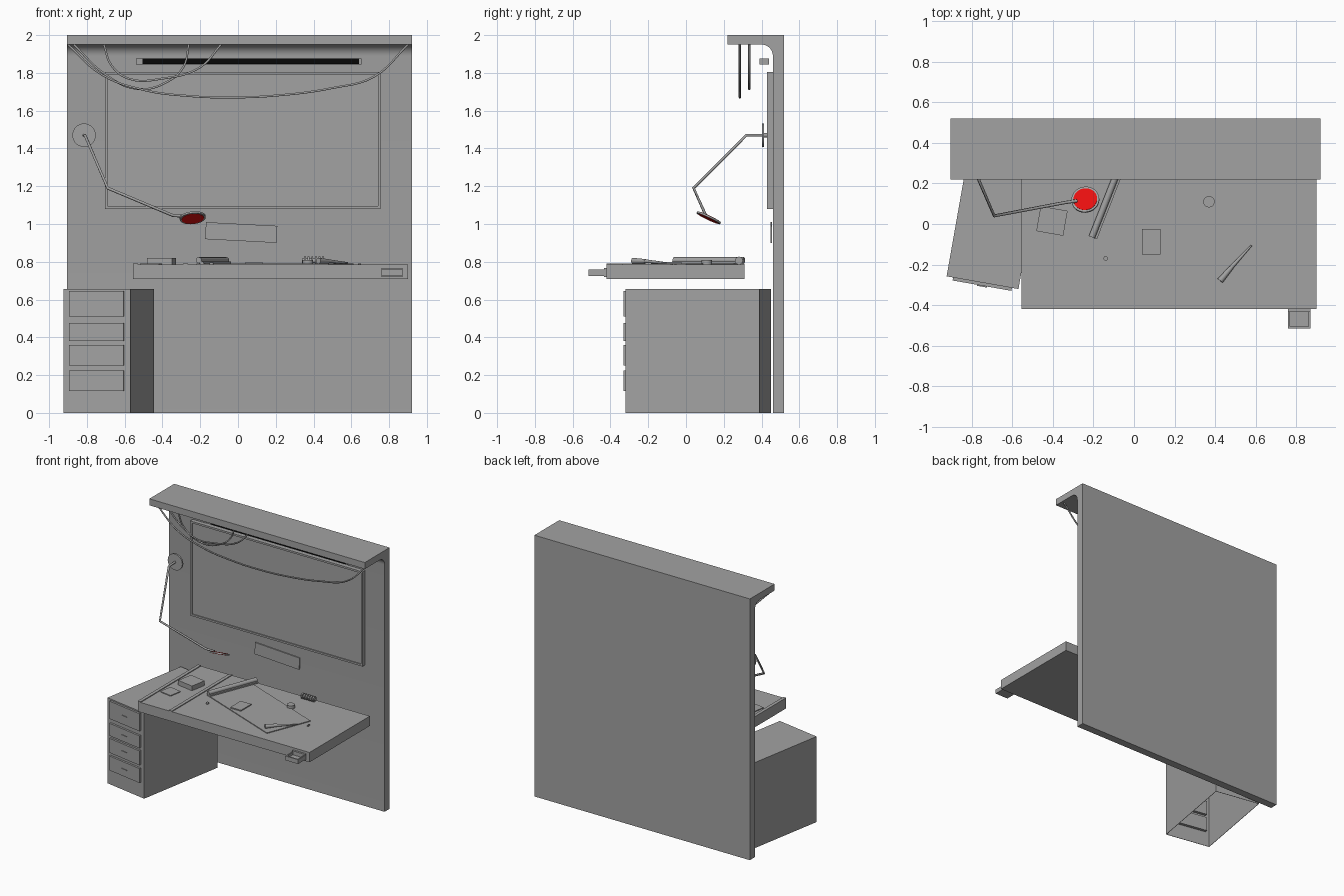
import bpy, bmesh, math
from mathutils import Vector, Matrix, Euler

if "Cube" in bpy.data.objects:
    bpy.data.objects.remove(bpy.data.objects["Cube"], do_unlink=True)


def material(name, rgb):
    m = bpy.data.materials.new(name)
    m.use_nodes = True
    m.diffuse_color = (*rgb, 1)
    m.node_tree.nodes["Principled BSDF"].inputs["Base Color"].default_value = (*rgb, 1)
    return m


GREY = material("grey", (0.36, 0.36, 0.36))
RED = material("red", (0.8, 0.005, 0.005))
BLACK = material("black", (0.002, 0.002, 0.002))


def finish(name, bm, mat, smooth=False):
    bmesh.ops.recalc_face_normals(bm, faces=bm.faces[:])
    me = bpy.data.meshes.new(name)
    bm.to_mesh(me)
    bm.free()
    ob = bpy.data.objects.new(name, me)
    bpy.context.collection.objects.link(ob)
    me.materials.append(mat)
    if smooth:
        bpy.ops.object.select_all(action='DESELECT')
        ob.select_set(True)
        bpy.context.view_layer.objects.active = ob
        bpy.ops.object.shade_smooth_by_angle(angle=math.radians(35))
    return ob


def block(name, centre, size, mat=GREY, turn=(0, 0, 0)):
    bm = bmesh.new()
    rot = Euler([math.radians(a) for a in turn])
    bmesh.ops.create_cube(bm, size=1, matrix=Matrix.LocRotScale(Vector(centre), rot, Vector(size)))
    return finish(name, bm, mat)


def box(name, x, y, z, mat=GREY):
    spans = (x, y, z)
    return block(name, [(a + b) / 2 for a, b in spans], [b - a for a, b in spans], mat)


def rod(name, a, b, r1, r2=None, mat=GREY, sides=24):
    a, b = Vector(a), Vector(b)
    bm = bmesh.new()
    turn = (b - a).to_track_quat('Z', 'Y').to_matrix().to_4x4()
    bmesh.ops.create_cone(bm, cap_ends=True, segments=sides, radius1=r1,
                          radius2=r1 if r2 is None else r2, depth=(b - a).length,
                          matrix=Matrix.Translation((a + b) / 2) @ turn)
    return finish(name, bm, mat, True)


def tube(name, pts, r, smooth=True):
    cu = bpy.data.curves.new(name, 'CURVE')
    cu.dimensions = '3D'
    cu.bevel_depth, cu.bevel_resolution, cu.resolution_u = r, 1, 6
    cu.use_fill_caps = True
    sp = cu.splines.new('BEZIER' if smooth else 'POLY')
    if smooth:
        sp.bezier_points.add(len(pts) - 1)
        for p, co in zip(sp.bezier_points, pts):
            p.co = co
            p.handle_left_type = p.handle_right_type = 'AUTO'
    else:
        sp.points.add(len(pts) - 1)
        for p, co in zip(sp.points, pts):
            p.co = (*co, 1)
    cu.materials.append(GREY)
    ob = bpy.data.objects.new(name, cu)
    bpy.context.collection.objects.link(ob)
    return ob


def frame(name, x, z, y, t):
    # four bars around a rectangle in the wall plane
    box(name + "_bottom", x, y, (z[0], z[0] + t))
    box(name + "_top", x, y, (z[1] - t, z[1]))
    inner = (z[0] + t, z[1] - t)
    box(name + "_right", (x[0], x[0] + t), y, inner)
    box(name + "_left", (x[1] - t, x[1]), y, inner)


# Back wall with curved canopy, one extruded profile
profile = [(0.46, 0), (0.52, 0), (0.52, 2), (0.22, 2), (0.22, 1.95)]
for i in range(9):
    a = math.radians(90 - i * 11.25)
    profile.append((0.40 + 0.06 * math.cos(a), 1.89 + 0.06 * math.sin(a)))
bm = bmesh.new()
face = bm.faces.new([bm.verts.new((-0.905, y, z)) for y, z in profile])
ext = bmesh.ops.extrude_face_region(bm, geom=[face])
bmesh.ops.translate(bm, vec=(1.825, 0, 0),
                    verts=[v for v in ext["geom"] if isinstance(v, bmesh.types.BMVert)])
finish("back_wall", bm, GREY, True)

# Pin board
box("board_panel", (-0.69, 0.745), (0.436, 0.46), (1.09, 1.795))
frame("board_frame", (-0.705, 0.755), (1.08, 1.805), (0.428, 0.46), 0.014)

# Strip light
box("light_housing", (-0.54, 0.655), (0.412, 0.44), (1.845, 1.877))
box("light_strip", (-0.505, 0.64), (0.39, 0.412), (1.846, 1.876), BLACK)
box("light_cap_right", (-0.54, -0.505), (0.39, 0.412), (1.845, 1.877))
box("light_cap_left", (0.64, 0.655), (0.39, 0.412), (1.845, 1.877))

# Hanging cables, as x and z pairs at a fixed depth
cables = {
    "long_cable": (0.285, [(-0.9, 1.95), (-0.72, 1.79), (-0.5, 1.71), (-0.25, 1.677), (-0.05, 1.67),
                           (0.2, 1.68), (0.5, 1.72), (0.72, 1.78), (0.9, 1.95)]),
    "middle_cable": (0.335, [(-0.87, 1.95), (-0.7, 1.79), (-0.53, 1.715), (-0.38, 1.75), (-0.29, 1.83),
                             (-0.26, 1.95)]),
    "short_cable": (0.285, [(-0.71, 1.95), (-0.67, 1.84), (-0.58, 1.77), (-0.4, 1.77), (-0.2, 1.83),
                            (-0.09, 1.95)]),
}
for name, (y, pts) in cables.items():
    tube(name, [(x, y, z) for x, z in pts], 0.006)

# Wall lamp
rod("lamp_wall_plate", (-0.815, 0.402, 1.47), (-0.815, 0.414, 1.47), 0.062, sides=32)
rod("lamp_mount", (-0.815, 0.414, 1.47), (-0.815, 0.46, 1.47), 0.012)
tube("lamp_arm", [(-0.815, 0.405, 1.47), (-0.81, 0.32, 1.47), (-0.69, 0.04, 1.19),
                  (-0.345, 0.105, 1.045), (-0.28, 0.115, 1.04)], 0.008, False)
head = Vector((-0.24, 0.12, 1.033))
axis = Euler((math.radians(-25), math.radians(-6), 0)).to_matrix() @ Vector((0, 0, 1))
rod("lamp_head_rim", head - axis * 0.005, head + axis * 0.005, 0.069, sides=32)
rod("lamp_glow", head - axis * 0.007, head + axis * 0.007, 0.059, mat=RED, sides=32)

# Note plate on the wall
block("wall_note", (0.017, 0.452, 0.955), (0.378, 0.008, 0.09), turn=(0, 3, 0))

# Desk with edge strips
box("desk_top", (-0.555, 0.90), (-0.42, 0.31), (0.71, 0.785))
for name, x in (("desk_edge_strip", -0.5425), ("desk_rail", -0.2775)):
    box(name, (x - 0.0125, x + 0.0125), (-0.42, 0.31), (0.785, 0.791))

# Pull-out tray at the front edge
box("tray_base", (0.76, 0.87), (-0.515, -0.42), (0.725, 0.738))
for x in (0.765, 0.865):
    box("tray_side", (x - 0.005, x + 0.005), (-0.515, -0.42), (0.738, 0.758))
for y in (-0.51, -0.425):
    box("tray_end", (0.77, 0.86), (y - 0.005, y + 0.005), (0.738, 0.758))
box("tray_mount", (0.76, 0.87), (-0.435, -0.42), (0.72, 0.768))

# Drawing sheet and its straight edge
TILT = -21.5
spin = Matrix.Rotation(math.radians(TILT), 3, 'Z')
corner = Vector((-0.22, -0.06, 0))


def on_sheet(u, v, z):
    return corner + spin @ Vector((u, v, z))


block("drawing_sheet", on_sheet(0.376, 0.181, 0.788), (0.752, 0.362, 0.006), turn=(0, 0, TILT))
rod("paper_roll", on_sheet(0.013, 0, 0.808), on_sheet(0.013, 0.4, 0.808), 0.016)
block("straight_edge", on_sheet(0.03, 0.2, 0.796), (0.02, 0.4, 0.01), turn=(0, 0, TILT))

# Things lying on the desk
block("storage_box", (-0.405, 0.015, 0.803), (0.135, 0.125, 0.036), turn=(0, 0, -10))
block("note_pad", (-0.46, -0.16, 0.788), (0.10, 0.10, 0.006), turn=(0, 0, -10))
box("phone", (0.04, 0.13), (-0.15, -0.025), (0.785, 0.799))
rod("ink_pot", (0.37, 0.11, 0.785), (0.37, 0.11, 0.81), 0.028)
rod("push_pin", (-0.14, -0.17, 0.785), (-0.14, -0.17, 0.795), 0.011)
for x, y in ((0.64, -0.055), (0.645, -0.075)):
    rod("eraser_bit", (x, y, 0.785), (x, y, 0.792), 0.006, sides=8)
rod("brush_head", (0.425, -0.28, 0.805), (0.48, -0.215, 0.803), 0.016, 0.011)
rod("brush_handle", (0.48, -0.215, 0.803), (0.58, -0.105, 0.794), 0.01, 0.004)
rod("spool_core", (0.34, 0.28, 0.806), (0.46, 0.28, 0.806), 0.012)
for i in range(6):
    x = 0.35 + i * 0.019
    rod("spool_ring", (x, 0.28, 0.806), (x + 0.01, 0.28, 0.806), 0.021)

# Drawer cabinet, turned and open underneath
cabinet = Matrix.Translation((-0.685, 0.065, 0)) @ Matrix.Rotation(math.radians(-10), 4, 'Z')
bm = bmesh.new()
bmesh.ops.create_cube(bm, size=1, matrix=Matrix.LocRotScale(
    Vector((0, 0, 0.3275)), None, Vector((0.36, 0.72, 0.655))))
base = min(bm.faces, key=lambda f: f.calc_center_median().z)
bmesh.ops.delete(bm, geom=[base], context='FACES_ONLY')
bm.transform(cabinet)
body = finish("cabinet_body", bm, GREY)
shell = body.modifiers.new("walls", 'SOLIDIFY')
shell.thickness, shell.offset = 0.004, -1

for low, high in ((0.115, 0.225), (0.25, 0.36), (0.38, 0.475), (0.51, 0.645)):
    mid = (low + high) / 2
    block("drawer", cabinet @ Vector((0, -0.355, mid)), (0.295, 0.04, high - low), turn=(0, 0, -10))
    block("drawer_pull", cabinet @ Vector((0, -0.377, mid)), (0.05, 0.006, 0.005), turn=(0, 0, -10))
